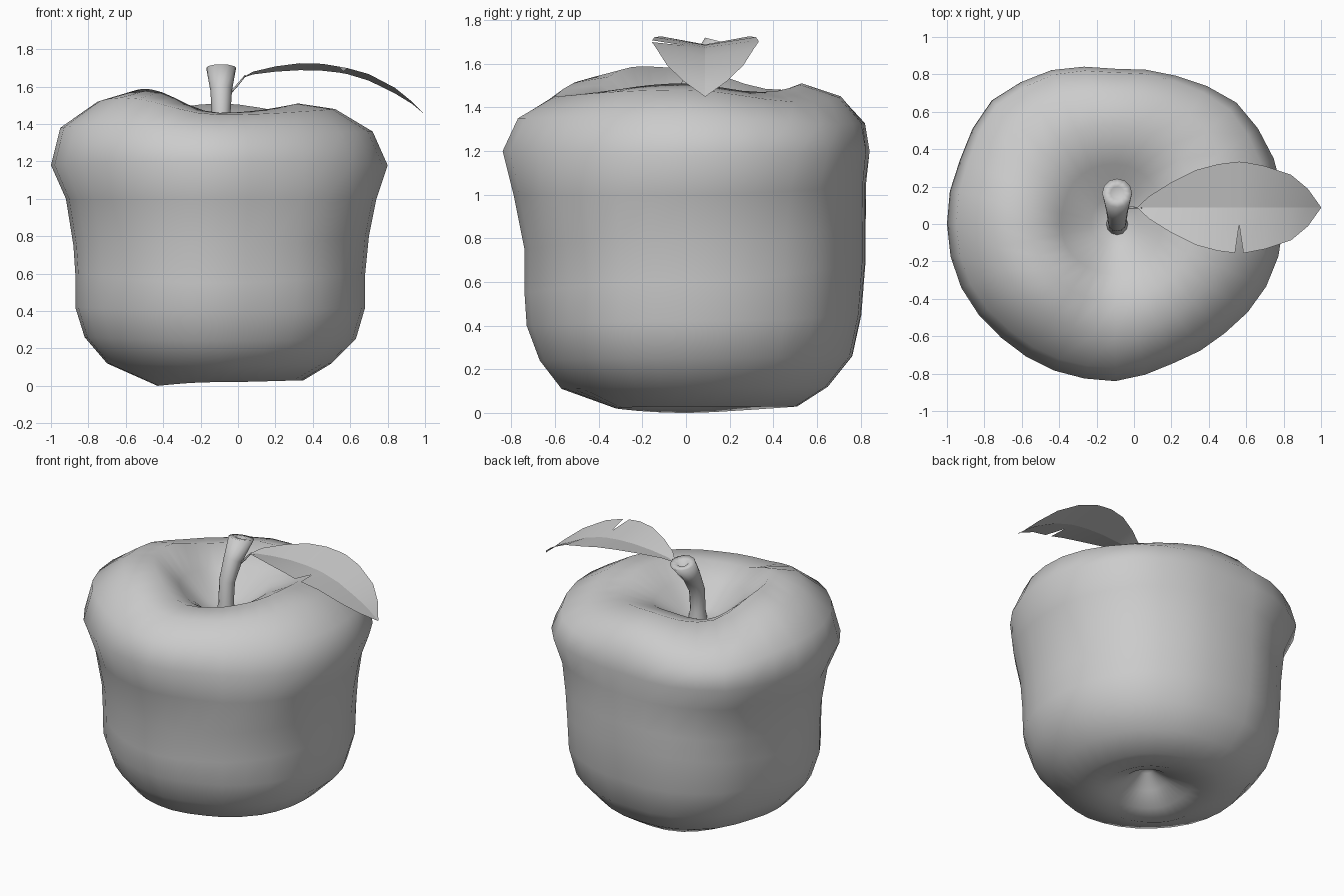
import bpy, bmesh, math
from mathutils import Vector

if "Cube" in bpy.data.objects:
    bpy.data.objects.remove(bpy.data.objects["Cube"])

grey = bpy.data.materials.new("plain grey")
grey.diffuse_color = (0.6, 0.6, 0.6, 1)
grey.use_nodes = True
grey.node_tree.nodes["Principled BSDF"].inputs["Base Color"].default_value = grey.diffuse_color


def finish(name, bm, smooth=True, closed=True):
    if closed:
        bmesh.ops.recalc_face_normals(bm, faces=bm.faces)
    for f in bm.faces:
        f.smooth = smooth
    me = bpy.data.meshes.new(name)
    bm.to_mesh(me)
    bm.free()
    me.materials.append(grey)
    ob = bpy.data.objects.new(name, me)
    bpy.context.collection.objects.link(ob)
    return ob


def loft(name, rings, cap_start=None, cap_end=None):
    """Skin a list of point rings; optional centre points close the ends."""
    bm = bmesh.new()
    vs = [[bm.verts.new(p) for p in r] for r in rings]
    n = len(vs[0])
    for a, b in zip(vs, vs[1:]):
        for i in range(n):
            j = (i + 1) % n
            bm.faces.new((a[i], a[j], b[j], b[i]))
    for cap, ring in ((cap_start, vs[0]), (cap_end, vs[-1])):
        if cap is not None:
            c = bm.verts.new(cap)
            for i in range(n):
                bm.faces.new((c, ring[i], ring[(i + 1) % n]))
    return finish(name, bm)


def tube(name, path, sides, dent=0.0):
    """Round tube along (x, y, z, radius) points, with an optional dented end."""
    pts = [Vector(p[:3]) for p in path]
    rings = []
    for k, p in enumerate(path):
        t = (pts[min(k + 1, len(pts) - 1)] - pts[max(k - 1, 0)]).normalized()
        if dent and k == len(path) - 1:
            t = Vector((0, 0.25, 1)).normalized()
        u = t.cross(Vector((0, 1, 0))).normalized()
        v = t.cross(u)
        rings.append([pts[k] + (u * math.cos(a) + v * math.sin(a)) * p[3]
                      for a in (math.tau * i / sides for i in range(sides))])
    end = pts[-1]
    if dent:
        rings.append([end.lerp(q, 0.45) for q in rings[-1]])
        end = end - Vector((0, 0.01, dent))
    return loft(name, rings, pts[0], end)


# Apple body: radius/height profiles at right, back, left and front
profiles = [
    [(.04, .20), (.14, .12), (.28, .05), (.45, .03), (.60, .12), (.73, .25), (.78, .42), (.78, .6),
     (.80, .8), (.84, 1.0), (.90, 1.18), (.82, 1.36), (.62, 1.48), (.42, 1.51), (.25, 1.41), (.12, 1.29)],
    [(.04, .20), (.15, .12), (.32, .05), (.51, .03), (.65, .12), (.76, .26), (.80, .45), (.82, .7),
     (.82, .85), (.82, 1.05), (.83, 1.2), (.81, 1.33), (.71, 1.45), (.53, 1.51), (.32, 1.43), (.14, 1.29)],
    [(.04, .20), (.12, .12), (.21, .04), (.33, .0), (.60, .12), (.72, .26), (.77, .42), (.77, .6),
     (.78, .75), (.82, 1.0), (.90, 1.18), (.85, 1.38), (.65, 1.52), (.45, 1.58), (.29, 1.43), (.13, 1.29)],
    [(.04, .20), (.12, .12), (.21, .05), (.32, .02), (.57, .11), (.67, .24), (.73, .40), (.74, .55),
     (.74, .75), (.79, 1.0), (.84, 1.2), (.77, 1.35), (.60, 1.45), (.42, 1.46), (.27, 1.39), (.12, 1.28)],
]
# Uneven outline seen from above, every 22.5 degrees
outline = [1, 1.03, 1.06, 1.02, 1, 1.06, 1.08, 1.01, 1, 1, .99, 1, 1, .95, .95, .98]
# Diagonal unevenness at 45, 135, 225 and 315 degrees: rim lift and lower width
rim_lift = (-.04, -.06, .05, 0)
low_width = (-.02, -.03, 0, .05)
CX, SEG = -0.1, 32
rings = []
for k in range(len(profiles[0])):
    ring = []
    for i in range(SEG):
        a = math.tau * i / SEG
        q = int(i * 4 / SEG)
        w = math.sin(a - q * math.pi / 2) ** 2
        (r0, z0), (r1, z1) = profiles[q][k], profiles[(q + 1) % 4][k]
        r, z = r0 + (r1 - r0) * w, z0 + (z1 - z0) * w
        diag = math.sin(2 * a) ** 2
        s = (outline[i // 2] + outline[((i + 1) // 2) % 16]) / 2
        if 4 <= k <= 9:
            s += low_width[q] * diag
        if 11 <= k <= 14:
            z += rim_lift[q] * diag * (.5 if k in (11, 14) else 1)
        r *= 1 + (s - 1) * min(1, r / 0.8)
        ring.append((CX + r * math.cos(a), r * math.sin(a), z))
    rings.append(ring)
loft("apple_body", rings, (CX, 0, .22), (CX, 0, 1.25))

# Stem with flared foot and dented tip
tube("stem", [(-.09, 0, 1.22, .06), (-.09, 0, 1.27, .058), (-.09, .0, 1.32, .048),
              (-.09, .01, 1.46, .05), (-.09, .07, 1.58, .058), (-.09, .165, 1.70, .08)], 12, .05)

# Leaf stalk
tube("leaf_stalk", [(-.06, .09, 1.55, .008), (-.01, .088, 1.60, .006), (.04, .085, 1.66, .004)], 6)

# Leaf: x, midrib height, half width, edge lift
leaf = [(.02, 1.645, .004, 0), (.08, 1.665, .06, .015), (.2, 1.68, .135, .028), (.33, 1.688, .2, .037),
        (.45, 1.685, .232, .037), (.54, 1.675, .243, .032), (.562, 1.671, .245, .032),
        (.585, 1.667, .244, .032), (.7, 1.632, .222, .035), (.84, 1.563, .175, .03),
        (.93, 1.508, .10, .012), (1.0, 1.45, .002, 0)]
bm = bmesh.new()
rows = []
for x, z, w, lift in leaf:
    front = .09 if x == .562 else w          # torn notch in the front edge
    rows.append([bm.verts.new((x, .088 - front, z + lift * front / w)),
                 bm.verts.new((x, .088, z)),
                 bm.verts.new((x, .088 + w, z + lift))])
for a, b in zip(rows, rows[1:]):
    for j in (0, 1):
        bm.faces.new((a[j], b[j], b[j + 1], a[j + 1]))
    bm.edges.get((a[1], b[1])).smooth = False   # crisp midrib
finish("leaf", bm, closed=False)
